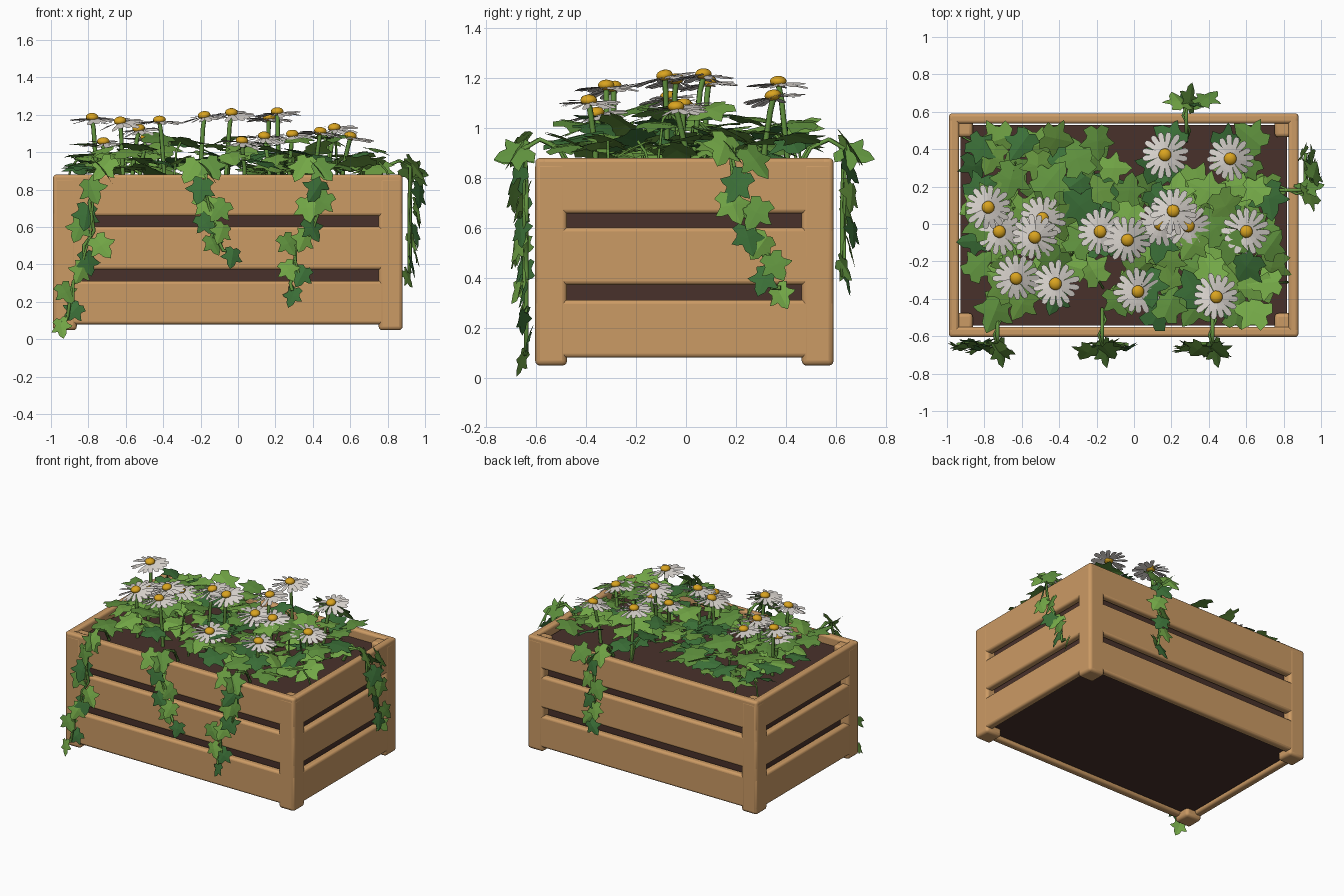
import bpy, bmesh, math, random
from mathutils import Vector, Matrix

if "Cube" in bpy.data.objects:
    bpy.data.objects.remove(bpy.data.objects["Cube"])

random.seed(23)
rnd = random.uniform


def mat(name, rgb):
    m = bpy.data.materials.new(name)
    m.diffuse_color = (*rgb, 1)
    m.use_nodes = True
    m.node_tree.nodes["Principled BSDF"].inputs["Base Color"].default_value = m.diffuse_color
    return m


WOOD = mat("warm wood", (0.60, 0.325, 0.128))
SOIL = mat("dark soil", (0.066, 0.031, 0.024))
GREENS = [mat("light leaf green", (0.17, 0.385, 0.062)),
          mat("middle leaf green", (0.115, 0.285, 0.048)),
          mat("deep leaf green", (0.045, 0.165, 0.04))]
STEM = mat("stem green", (0.125, 0.30, 0.05))
WHITE = mat("petal white", (0.70, 0.66, 0.62))
YELLOW = mat("flower yellow", (0.70, 0.37, 0.014))

X0, X1, Y0, Y1 = -0.99, 0.88, -0.605, 0.592    # outer crate walls
T, P = 0.055, 0.128                            # slat thickness, post width


def finish(bm, name, mats):
    me = bpy.data.meshes.new(name)
    bm.to_mesh(me)
    bm.free()
    for m in mats:
        me.materials.append(m)
    ob = bpy.data.objects.new(name, me)
    bpy.context.collection.objects.link(ob)
    return ob


def box(name, lo, hi, m, bevel=0.0):
    lo, hi = Vector(lo), Vector(hi)
    bm = bmesh.new()
    bmesh.ops.create_cube(bm, size=1, matrix=Matrix.Translation((lo + hi) / 2)
                          @ Matrix.Diagonal((*(hi - lo), 1)))
    if bevel:
        bmesh.ops.bevel(bm, geom=bm.edges[:], offset=bevel, segments=3,
                        profile=0.5, affect='EDGES')
        bm.normal_update()
        # rounded edges are smooth, broad sides stay flat
        for f in bm.faces:
            f.smooth = max(abs(c) for c in f.normal) < 0.999
    return finish(bm, name, [m])


# Crate: three rings of slats, corner posts that reach below as feet, and soil
E = 0.001
for i, (a, b) in enumerate([(0.08, 0.312), (0.372, 0.602), (0.658, 0.88)]):
    box(f"front_slat_{i}", (X0 + E, Y0 + E, a), (X1 - E, Y0 + T, b), WOOD, 0.016)
    box(f"back_slat_{i}", (X0 + E, Y1 - T, a), (X1 - E, Y1 - E, b), WOOD, 0.016)
    box(f"left_slat_{i}", (X0 + E, Y0 + E, a), (X0 + T, Y1 - E, b), WOOD, 0.016)
    box(f"right_slat_{i}", (X1 - T, Y0 + E, a), (X1 - E, Y1 - E, b), WOOD, 0.016)
for i, x in enumerate((X0, X1 - P)):
    for j, y in enumerate((Y0, Y1 - P)):
        box(f"corner_post_{i}{j}", (x, y, 0.048), (x + P, y + P, 0.865), WOOD, 0.02)
box("soil", (X0 + T + 0.008, Y0 + T + 0.008, 0.1), (X1 - T - 0.008, Y1 - T - 0.008, 0.82), SOIL)


# Lobed leaf: mirrored half outline fanned around a slightly raised midrib
HALF = [(-0.12, 0.16), (0.0, 0.42), (0.19, 0.32), (0.29, 0.36), (0.48, 0.58),
        (0.55, 0.43), (0.57, 0.24), (0.78, 0.20)]


def leaf(bm, centre, along, normal, size, colour):
    n = Vector(normal).normalized()
    u = Vector(along)
    u = (u - n * u.dot(n)).normalized()
    v = n.cross(u)
    base = Vector(centre) - u * 0.4 * size
    droop = rnd(0.08, 0.2)

    def vert(a, b):
        h = -droop * abs(b) - droop * max(a - 0.35, 0) * 0.7
        return bm.verts.new(base + size * (u * a + v * b + n * h))
    mid = vert(0.38, 0)
    ring = [vert(0, 0)] + [vert(a, -b) for a, b in HALF] + [vert(1, 0)] \
        + [vert(a, b) for a, b in reversed(HALF)]
    for p, q in zip(ring, ring[1:] + ring[:1]):
        bm.faces.new((mid, p, q)).material_index = colour


def stems(name, paths):
    cu = bpy.data.curves.new(name, 'CURVE')
    cu.dimensions = '3D'
    cu.bevel_depth, cu.bevel_resolution = 1.0, 1
    cu.use_fill_caps = True
    cu.materials.append(STEM)
    for radius, pts in paths:
        sp = cu.splines.new('POLY')
        sp.points.add(len(pts) - 1)
        for p, co in zip(sp.points, pts):
            p.co, p.radius = (*co, 1), radius
        sp.use_smooth = True
    bpy.context.collection.objects.link(bpy.data.objects.new(name, cu))


def pick(*weights):
    return random.choices((0, 1, 2), weights)[0]


# Leaf canopy: jittered grid over the soil with a few bare patches
BARE = [(-0.88, -0.45, .13), (-0.27, -0.40, .13), (0.0, 0.44, .13), (0.34, 0.37, .12),
        (0.77, 0.46, .14), (0.76, -0.44, .13), (-0.33, 0.44, .08), (-0.9, 0.45, .08),
        (-0.50, -0.50, .07), (-0.1, -0.27, .06)]
bm, paths = bmesh.new(), []
NX, NY = 16, 9
for i in range(NX):
    for j in range(NY):
        x = -0.84 + 1.57 * i / (NX - 1) + rnd(-.04, .04)
        y = -0.43 + 0.86 * j / (NY - 1) + rnd(-.04, .04)
        if any(math.hypot(x - a, y - b) < r for a, b, r in BARE):
            continue
        dome = max(0, 1 - ((x + .05) / 1.0) ** 2 * 0.7 - (y / 0.62) ** 2)
        # alternate a low layer near the soil with a raised upper layer
        z = 0.90 + (rnd(0, 0.06) if (i + j) % 2 else rnd(0.04, 0.07 + 0.14 * dome))
        ang = rnd(0, math.tau)
        out = Vector((math.cos(ang), math.sin(ang), 0))
        tilt = Vector((rnd(-.36, .36), rnd(-.36, .36), 1)) + out * 0.15
        size = rnd(0.16, 0.21)
        x = min(max(x, -0.935 + size * .5), 0.835 - size * .5)
        leaf(bm, (x, y, z), out, tilt, size, pick(5, 4, 2.6))
        if (i * NY + j) % 8 == 0:
            root = (x - out.x * .12, y - out.y * .12, 0.81)
            paths.append((0.006, [root, (x - out.x * .09, y - out.y * .09, z - .05),
                                  (x - out.x * .05, y - out.y * .05, z - 0.006)]))
finish(bm, "leaf_canopy", GREENS)
stems("leaf_stalks", paths)

# Trailing vines: wall, start along the wall, then leaf places (along, height)
VINES = [
    ("front", -0.73, [(-.72, .92), (-.78, .80), (-.81, .66), (-.73, .50), (-.85, .59),
                      (-.80, .41), (-.84, .36), (-.92, .25), (-.88, .15), (-.945, .065)]),
    ("front", -0.17, [(-.25, .91), (-.14, .92), (-.20, .80), (-.17, .72), (-.10, .69),
                      (-.17, .62), (-.09, .57), (-.13, .51), (-.03, .44)]),
    ("front", 0.42, [(.34, .92), (.45, .91), (.42, .80), (.37, .70), (.45, .73), (.40, .59),
                     (.35, .53), (.27, .51), (.34, .34), (.27, .37), (.29, .23)]),
    ("right", 0.18, [(.15, .92), (.28, .87), (.20, .77), (.19, .69), (.28, .66), (.25, .56),
                     (.30, .53), (.36, .45), (.31, .39), (.38, .33)]),
    ("back", 0.28, [(.24, .93), (.39, .91), (.30, .84), (.35, .73), (.27, .66), (.33, .58),
                    (.28, .51), (.34, .44), (.30, .38)]),
]


def on_wall(wall, s, out, z):
    return Vector({"front": (s, Y0 - out, z), "back": (s, Y1 + out, z),
                   "right": (X1 + out, s, z)}[wall])


bm, paths = bmesh.new(), []
for wall, s0, places in VINES:
    outward = on_wall(wall, 0, 1, 0) - on_wall(wall, 0, 0, 0)
    side = on_wall(wall, 1, 0, 0) - on_wall(wall, 0, 0, 0)
    path = [on_wall(wall, s0, -0.15, 0.83), on_wall(wall, s0, -0.10, 0.92),
            on_wall(wall, s0, -0.02, 0.955), on_wall(wall, s0, 0.04, 0.92)]
    # one leaf reaches out over the rim, turned sideways
    lean = 0.055 if wall == "right" else 0.08
    leaf(bm, on_wall(wall, s0 + 0.02, lean, 0.90), outward + Vector((0, 0, -0.4)),
         side * 0.9 + Vector((0, 0, 0.7)), 0.15, 1)
    for k, (s, z) in enumerate(places):
        t = k / (len(places) - 1)
        sway = 1 if k % 2 else -1
        top = z > 0.84
        size = 0.155 - 0.045 * t
        out = 0.075 + rnd(-.01, .015) if top else 0.065 - 0.015 * t + rnd(-.02, .03)
        flat = 0.7 if top else 0.3
        leaf(bm, on_wall(wall, s, out, z), Vector((0, 0, -1)) + side * sway * rnd(.2, .9)
             + outward * .15, outward + Vector((0, 0, flat)) + side * rnd(-.6, .6),
             size, (0, 1, 2, 0, 1, 2, 0, 1, 2, 0, 2)[k])
        if z < 0.84 and k + 1 < len(places):
            s2, z2 = places[k + 1]
            mid = on_wall(wall, (s + s2) / 2, 0.035, (z + z2) / 2)
            if mid.z < path[-1].z - 0.02:
                path.append(mid)
    path.append(on_wall(wall, places[-1][0], 0.04, places[-1][1] + 0.03))
    paths.append((0.010, path))
    twin = [p + side * 0.022 * math.sin(2.1 * i) + outward * 0.008 for i, p in enumerate(path)]
    paths.append((0.007, twin[:-2]))
finish(bm, "vine_leaves", GREENS)
stems("vine_stems", paths)

# Daisies: a ring of narrow petals, a domed centre and a bent stem
DAISIES = [(-.78, .09, 1.18), (-.63, -.29, 1.16), (-.53, -.07, 1.12), (-.49, .03, 1.07),
           (-.72, -.04, 1.05), (-.42, -.32, 1.165), (-.18, -.04, 1.19), (-.035, -.085, 1.205),
           (.02, -.36, 1.055), (.21, .07, 1.21), (.14, .0, 1.08), (.29, -.01, 1.09),
           (.44, -.39, 1.105), (.60, -.04, 1.08), (.165, .37, 1.18), (.515, .35, 1.125)]
petals, centres, paths = bmesh.new(), bmesh.new(), []
PETAL = [(0.02, 0.005), (0.07, 0.014), (0.108, 0.0165), (0.126, 0.009)]
for x, y, z in DAISIES:
    frame = Matrix.Translation((x, y, z)) @ Matrix.Rotation(rnd(-.02, .2), 4, 'X') \
        @ Matrix.Rotation(rnd(-.14, .14), 4, 'Y') @ Matrix.Rotation(rnd(0, 1), 4, 'Z')
    for k in range(16):
        turn = frame @ Matrix.Rotation(math.tau * k / 16, 4, 'Z') @ Matrix.Rotation(0.2, 4, 'X')
        droop, stretch = rnd(-.06, .12), rnd(0.92, 1.04)
        rows = [[petals.verts.new(turn @ Vector((r * stretch, w * d, -droop * r - r * r * .6)))
                 for d in (-1, 1)] for r, w in PETAL]
        for a, b in zip(rows, rows[1:]):
            petals.faces.new((a[0], b[0], b[1], a[1]))
    bmesh.ops.create_uvsphere(centres, u_segments=14, v_segments=8, radius=0.034,
                              matrix=frame @ Matrix.Translation((0, 0, 0.008))
                              @ Matrix.Diagonal((1, 1, 0.65, 1)))
    dx, dy = rnd(-.05, .05), rnd(-.05, .05)
    paths.append((0.012, [(x + dx, y + dy, 0.80), (x + dx * .8, y + dy * .8, 0.92),
                          (x + dx * .3, y + dy * .3, z - 0.06), (x, y, z - 0.004)]))
finish(petals, "daisy_petals", [WHITE])
dome = finish(centres, "daisy_centres", [YELLOW])
for p in dome.data.polygons:
    p.use_smooth = True
stems("daisy_stems", paths)
